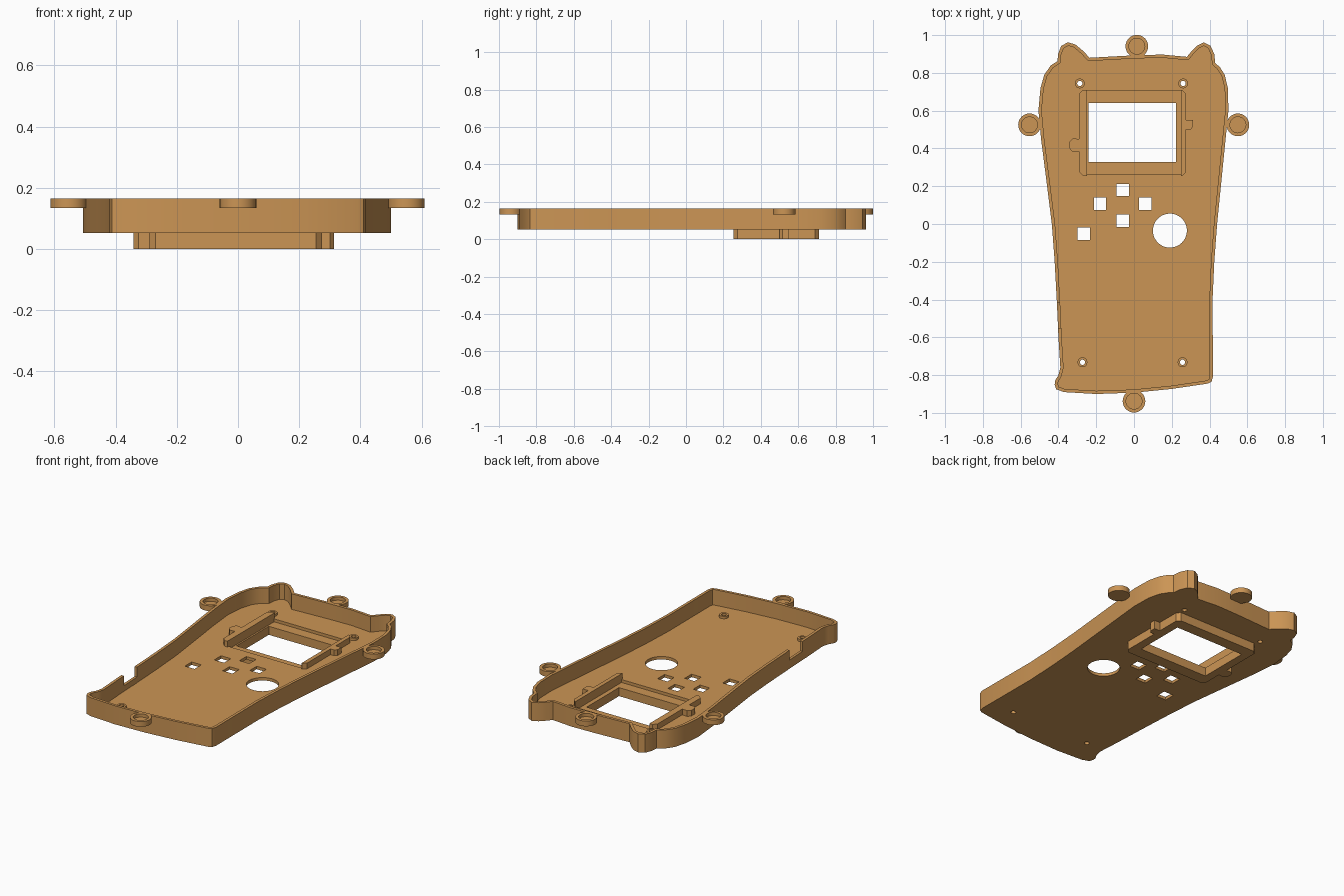
import bpy, bmesh, math
from mathutils import Vector

if "Cube" in bpy.data.objects:
    bpy.data.objects.remove(bpy.data.objects["Cube"])

mat = bpy.data.materials.new("tan_plastic")
mat.diffuse_color = (0.60, 0.30, 0.09, 1)
mat.use_nodes = True
mat.node_tree.nodes["Principled BSDF"].inputs["Base Color"].default_value = mat.diffuse_color

FLOOR_Z, FLOOR_TOP, RIM_Z = 0.052, 0.07, 0.165


def finish(name, bm):
    bmesh.ops.recalc_face_normals(bm, faces=bm.faces)
    me = bpy.data.meshes.new(name)
    bm.to_mesh(me)
    bm.free()
    me.materials.append(mat)
    ob = bpy.data.objects.new(name, me)
    bpy.context.collection.objects.link(ob)
    return ob


def prism(name, pts, z0, z1):
    bm = bmesh.new()
    face = bm.faces.new([bm.verts.new((x, y, z0)) for x, y in pts])
    ext = bmesh.ops.extrude_face_region(bm, geom=[face])
    for v in ext["geom"]:
        if isinstance(v, bmesh.types.BMVert):
            v.co.z = z1
    return finish(name, bm)


def rect(x0, x1, y0, y1):
    return [(x0, y0), (x1, y0), (x1, y1), (x0, y1)]


def circle(cx, cy, r, n=32):
    return [(cx + r * math.cos(2 * math.pi * i / n),
             cy + r * math.sin(2 * math.pi * i / n)) for i in range(n)]


def cut(ob, pts, z0, z1):
    cutter = prism("cutter", pts, z0, z1)
    cutter.hide_render = True
    mod = ob.modifiers.new("cut", "BOOLEAN")
    mod.operation, mod.solver, mod.object = "DIFFERENCE", "EXACT", cutter
    bpy.context.view_layer.objects.active = ob
    bpy.ops.object.modifier_apply(modifier=mod.name)
    bpy.data.objects.remove(cutter)


def inset(pts, d):
    """Mitred inward offset of a counter-clockwise outline."""
    out = []
    for i, p in enumerate(pts):
        a, b, c = Vector(pts[i - 1]), Vector(p), Vector(pts[(i + 1) % len(pts)])
        e1, e2 = (b - a).normalized(), (c - b).normalized()
        n1, n2 = Vector((-e1.y, e1.x)), Vector((-e2.y, e2.x))
        m = (n1 + n2).normalized()
        q = b + m * d / max(m.dot(n1), 0.6)
        out.append((q.x, q.y))
    return out


def lathe(name, cx, cy, profile, n=32):
    """Closed ring swept from an (r, z) loop; r = 0 ends are welded."""
    bm = bmesh.new()
    rings = [[bm.verts.new((cx + r * math.cos(2 * math.pi * i / n),
                            cy + r * math.sin(2 * math.pi * i / n), z))
              for i in range(n)] for r, z in profile]
    for k in range(len(rings)):
        a, b = rings[k], rings[(k + 1) % len(rings)]
        if profile[k][0] == 0 and profile[(k + 1) % len(rings)][0] == 0:
            continue
        for i in range(n):
            j = (i + 1) % n
            bm.faces.new((a[i], a[j], b[j], b[i]))
    bmesh.ops.remove_doubles(bm, verts=bm.verts, dist=1e-5)
    return finish(name, bm)


# Case outline, counter-clockwise from the lower left corner
outline = [
    (-.42, -.85), (-.412, -.875), (-.37, -.89), (-.2, -.9), (0, -.893),
    (.2, -.873), (.39, -.845), (.41, -.835), (.418, -.81),
    (.416, -.4), (.425, -.2), (.44, 0), (.46, .2), (.485, .45),
    (.5, .6), (.497, .72), (.48, .79), (.455, .83), (.43, .852),
    (.425, .9), (.405, .943), (.37, .962), (.335, .945), (.305, .915),
    (.28, .885), (.15, .897), (0, .893), (-.235, .88),
    (-.27, .917), (-.31, .95), (-.35, .962), (-.385, .943), (-.402, .9),
    (-.405, .862), (-.44, .84), (-.475, .79), (-.495, .72), (-.506, .6),
    (-.492, .45), (-.46, .2), (-.435, 0), (-.42, -.2), (-.408, -.42),
    (-.4, -.6), (-.39, -.76), (-.4, -.8), (-.417, -.828)]

case = prism("case_shell", outline, FLOOR_Z, RIM_Z)
cut(case, inset(outline, 0.017), FLOOR_TOP, 0.3)

# Screen opening, button holes and joystick hole
cut(case, rect(-.25, .25, .265, .705), 0, 0.3)
for x, y in [(-.06, .18), (-.18, .108), (.06, .108), (-.06, .018), (-.267, -.052)]:
    cut(case, rect(x - .033, x + .033, y - .033, y + .033), 0, 0.3)
cut(case, circle(.19, -.035, .09, 48), 0, 0.3)

# Notch in the left wall
cut(case, rect(-.5, -.37, -.55, -.415), 0.105, 0.3)

# Screw bosses
bosses = [(-.287, .744), (.26, .744), (-.273, -.732), (.257, -.732)]
for x, y in bosses:
    cut(case, circle(x, y, .014, 20), 0, 0.3)
    lathe("screw_boss", x, y,
          [(.014, .06), (.026, .06), (.026, .085), (.014, .085)], 20)

# Screen frame below the floor, with clip bumps at both sides
left_edge = [(-.29, .45), (-.325, .453), (-.341, .435), (-.341, .4),
             (-.325, .382), (-.29, .385)]
right_edge = [(.275, .5), (.3, .5), (.313, .515), (.313, .55), (.275, .55)]
frame = prism("screen_frame",
              [(-.27, .255), (.255, .255), (.275, .275)] + right_edge +
              [(.275, .69), (.255, .71), (-.27, .71), (-.29, .69)] +
              left_edge + [(-.29, .275)], 0, FLOOR_Z)
cut(frame, rect(-.24, .223, .328, .64), -0.1, 0.3)

# Raised rails along both sides of the screen
prism("left_screen_rail", [(-.25, .255), (-.25, .71), (-.27, .71), (-.29, .69)]
      + left_edge + [(-.29, .275), (-.27, .255)], 0.04, 0.105)
prism("right_screen_rail", [(.25, .71), (.25, .255), (.255, .255), (.275, .275)]
      + right_edge + [(.275, .69), (.255, .71)], 0.04, 0.105)

# Round cup tabs around the rim
for x, y in [(.015, .941), (0, -.938), (-.553, .525), (.55, .525)]:
    lathe("rim_tab", x, y,
          [(0, .133), (.06, .133), (.06, RIM_Z), (.042, RIM_Z),
           (.042, .145), (0, .145)])

# Smooth the curved walls, keep edges sharp
for ob in bpy.context.scene.objects:
    ob.select_set(True)
bpy.context.view_layer.objects.active = case
bpy.ops.object.shade_smooth_by_angle(angle=math.radians(30))
